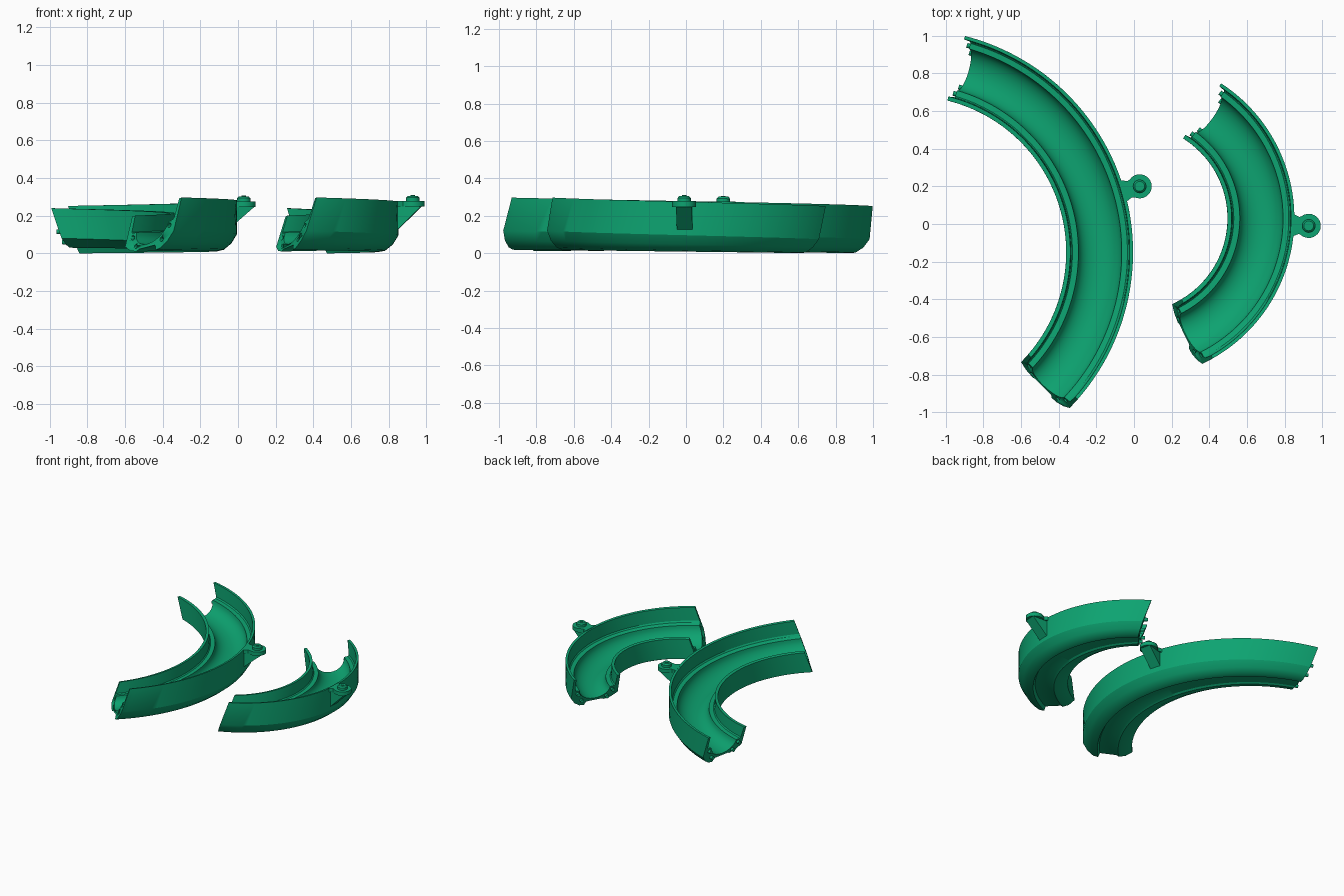
import bpy, bmesh, math
from mathutils import Vector, Matrix

if "Cube" in bpy.data.objects:
    bpy.data.objects.remove(bpy.data.objects["Cube"])

green = bpy.data.materials.new("track_green")
green.diffuse_color = (0.004, 0.37, 0.165, 1)
green.use_nodes = True
green.node_tree.nodes["Principled BSDF"].inputs["Base Color"].default_value = green.diffuse_color
WIDTH = 0.355
LEAN = 0.35      # end faces lean along the track


def finish(bm, name, angle=30):
    bmesh.ops.recalc_face_normals(bm, faces=bm.faces)
    me = bpy.data.meshes.new(name)
    bm.to_mesh(me)
    bm.free()
    me.materials.append(green)
    ob = bpy.data.objects.new(name, me)
    bpy.context.collection.objects.link(ob)
    bpy.ops.object.select_all(action='DESELECT')
    ob.select_set(True)
    bpy.context.view_layer.objects.active = ob
    bpy.ops.object.shade_smooth_by_angle(angle=math.radians(angle))
    return ob


def cylinder(bm, pos, axis, r, h, seg=24, r2=None):
    rot = Vector(axis).to_track_quat('Z', 'Y').to_matrix().to_4x4()
    bmesh.ops.create_cone(bm, cap_ends=True, segments=seg, radius1=r,
                          radius2=r if r2 is None else r2, depth=h,
                          matrix=Matrix.Translation(pos) @ rot)


def prism(bm, pts, offset):
    a = [bm.verts.new(p) for p in pts]
    b = [bm.verts.new(Vector(p) + Vector(offset)) for p in pts]
    n = len(a)
    for i in range(n):
        bm.faces.new((a[i], a[(i + 1) % n], b[(i + 1) % n], b[i]))
    bm.faces.new(a)
    bm.faces.new(b[::-1])


# Cross-section: outer wall, shelf, round trough, shelf, inner wall, underside
profile = [(.355, .075), (.355, .252), (.337, .252), (.333, .152), (.325, .143), (.297, .14)]
profile += [(.18 + .115 * math.cos(a), .14 - .088 * math.sin(a))
            for a in (math.pi * i / 14 for i in range(15))]
profile += [(.033, .143), (.026, .152), (.022, .24), (0, .24), (0, .08),
            (.05, .045), (.10, .03), (.115, .038), (.235, .03), (.25, .0),
            (.285, .003), (.325, .03)]


def track(name, cx, cy, outer_r, a0, a1, bracket, disc):
    """Banked curved channel; t = 0 at the front end, 1 at the rear end."""
    inner_r = outer_r - WIDTH

    def place(t, u, z):
        r = inner_r + u
        a = math.radians(a0 + (a1 - a0) * t) + LEAN * (z - .15) / r
        z += (1 - t) * (.09 * u / WIDTH - .045)
        return Vector((cx + r * math.cos(a), cy + r * math.sin(a), z)), a

    # Swept channel
    bm = bmesh.new()
    steps = 64
    rings = [[bm.verts.new(place(i / steps, u, z)[0]) for u, z in profile]
             for i in range(steps + 1)]
    n = len(profile)
    for p, q in zip(rings, rings[1:]):
        for j in range(n):
            k = (j + 1) % n
            bm.faces.new((p[j], p[k], q[k], q[j]))
    bm.faces.new(rings[0])
    bm.faces.new(rings[-1][::-1])
    body = finish(bm, name + "_channel")

    # Joining pegs at the rear end, matching sockets at the front end
    pegs, holes = bmesh.new(), bmesh.new()
    for u, z in ((.045, .115), (.31, .115), (.085, .06), (.275, .05)):
        for t, bm, r, h in ((1, pegs, .013, .05), (0, holes, .012, .06)):
            p, a = place(t, u, z)
            cylinder(bm, p, (-math.sin(a), math.cos(a), 0), r, h, 16)
    finish(pegs, name + "_pegs")
    cutter = finish(holes, name + "_socket_cutter")
    cutter.hide_render = True
    cutter.hide_viewport = True
    cut = body.modifiers.new("sockets", 'BOOLEAN')
    cut.operation = 'DIFFERENCE'
    cut.solver = 'EXACT'
    cut.object = cutter

    # Support bracket: plate with a round end, gusset and raised boss
    c = Vector((*disc, 0))
    d = Vector((disc[0] - cx, disc[1] - cy, 0))
    reach = d.length - outer_r + .008
    d.normalize()
    s = Vector((-d.y, d.x, 0))
    lo, hi = bracket
    up = Vector((0, 0, 1))
    bm = bmesh.new()
    outline = [c - d * reach - s * .06, c - d * reach * .6 - s * .045]
    outline += [c + (d * math.cos(a) + s * math.sin(a)) * .064
                for a in (math.radians(-130 + 13 * i) for i in range(21))]
    outline += [c - d * reach * .6 + s * .045, c - d * reach + s * .06]
    prism(bm, [p + up * (hi - .03) for p in outline], up * .03)
    finish(bm, name + "_bracket_plate")

    bm = bmesh.new()
    side = [c - d * reach + up * lo, c + d * .045 + up * (hi - .03),
            c - d * reach + up * (hi - .025)]
    prism(bm, [p - s * .042 for p in side], s * .084)
    finish(bm, name + "_bracket_gusset")

    bm = bmesh.new()
    cylinder(bm, c + up * (hi + .008), up, .036, .02, 32)
    cylinder(bm, c + up * (hi + .022), up, .036, .012, 32, .026)
    cylinder(bm, c + up * (hi + .029), up, .012, .006, 16)
    finish(bm, name + "_bracket_boss")


track("large_track", -1.19, -.15, 1.185, -43, 74, (.13, .275), (.03, .20))
track("small_track", -.003, .03, .855, -62.9, 54.6, (.12, .278), (.928, -.01))
